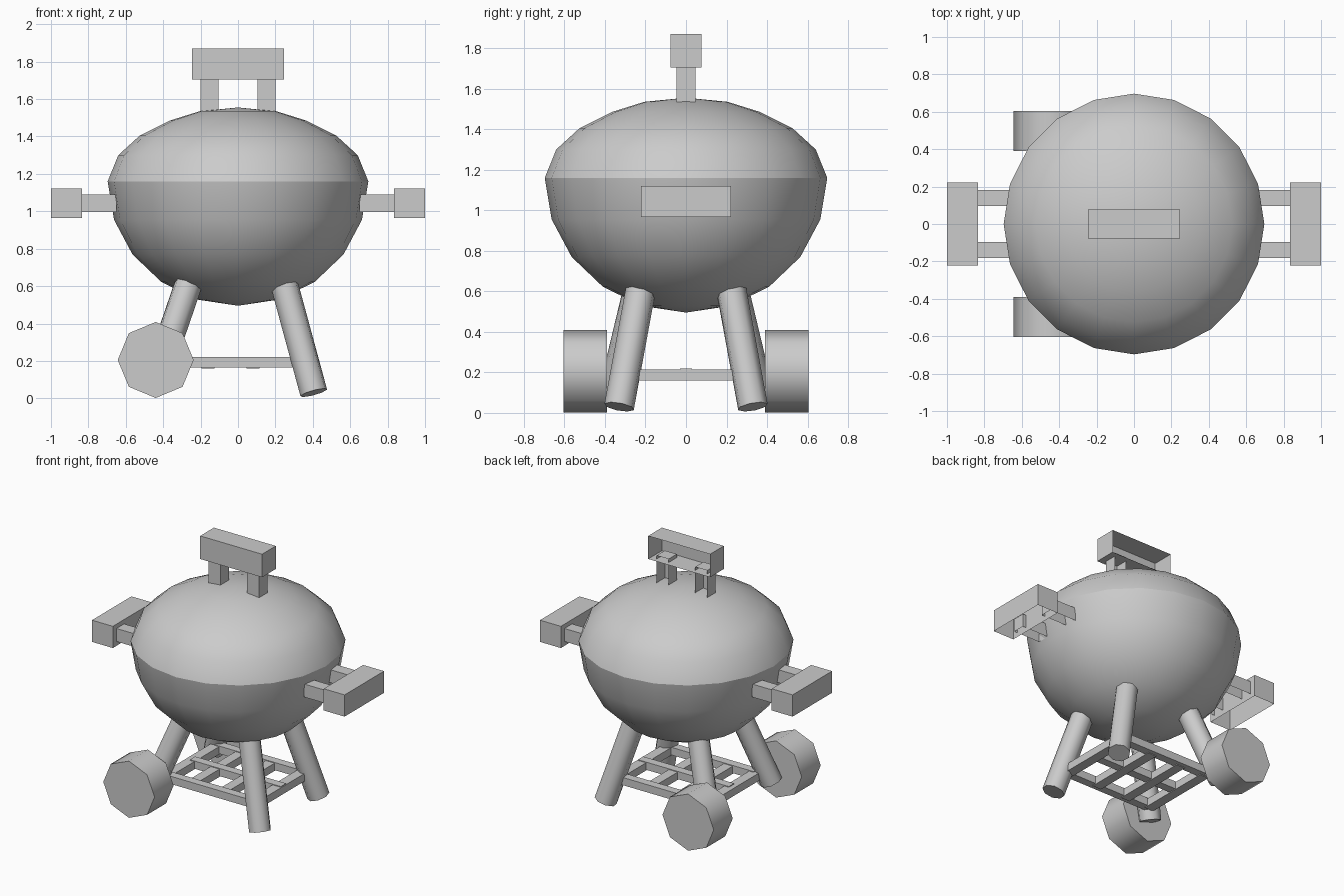
import bpy
import bmesh
from math import radians, pi, cos, sin
from mathutils import Matrix, Vector

if "Cube" in bpy.data.objects:
    bpy.data.objects.remove(bpy.data.objects["Cube"], do_unlink=True)

GREY = (0.6, 0.6, 0.6, 1.0)
metal = bpy.data.materials.new("plain_grey")
metal.use_nodes = True
metal.diffuse_color = GREY
metal.node_tree.nodes["Principled BSDF"].inputs["Base Color"].default_value = GREY


def finish(bm, name, smooth_angle=None):
    """Turn a bmesh into a named, coloured object."""
    mesh = bpy.data.meshes.new(name)
    bm.to_mesh(mesh)
    bm.free()
    mesh.materials.append(metal)
    obj = bpy.data.objects.new(name, mesh)
    bpy.context.collection.objects.link(obj)
    if smooth_angle:
        bpy.ops.object.select_all(action="DESELECT")
        obj.select_set(True)
        bpy.context.view_layer.objects.active = obj
        bpy.ops.object.shade_smooth_by_angle(angle=radians(smooth_angle))
    return obj


def add_box(bm, low, high, open_back=False):
    """Add a box between two corners, optionally without its +y face."""
    low, high = Vector(low), Vector(high)
    matrix = Matrix.Translation((low + high) / 2) @ Matrix.Diagonal((*(high - low), 1))
    verts = bmesh.ops.create_cube(bm, size=1, matrix=matrix)["verts"]
    if open_back:
        faces = {f for v in verts for f in v.link_faces}
        back = max(faces, key=lambda f: f.calc_center_median().y)
        bmesh.ops.delete(bm, geom=[back], context="FACES_ONLY")


def revolve(name, profile, steps=20):
    """Spin a radius/height profile about the vertical axis."""
    bm = bmesh.new()
    verts = [bm.verts.new((r, 0, z)) for r, z in profile]
    edges = [bm.edges.new(pair) for pair in zip(verts, verts[1:])]
    bmesh.ops.spin(bm, geom=verts + edges, cent=(0, 0, 0), axis=(0, 0, 1),
                   angle=2 * pi, steps=steps)
    bmesh.ops.remove_doubles(bm, verts=bm.verts, dist=0.001)
    bmesh.ops.recalc_face_normals(bm, faces=bm.faces)
    return finish(bm, name, 60)


def rod(name, start, end, radius, turn=0.0):
    """Eight-sided cylinder between two points."""
    start, end = Vector(start), Vector(end)
    axis = end - start
    matrix = (Matrix.Translation((start + end) / 2)
              @ axis.to_track_quat("Z", "Y").to_matrix().to_4x4()
              @ Matrix.Rotation(turn, 4, "Z"))
    bm = bmesh.new()
    bmesh.ops.create_cone(bm, cap_ends=True, segments=8, radius1=radius,
                          radius2=radius, depth=axis.length, matrix=matrix)
    return finish(bm, name, 60)


def handle(name, origin, along, back, out, scale=1.0):
    """Grip on two posts, hollow and open on its back side."""
    bm = bmesh.new()
    add_box(bm, (-0.245, -0.08, 0), (0.245, 0.08, 0.165), True)
    for x in (-0.2, 0.105):
        add_box(bm, (x, -0.048, -0.185), (x + 0.095, 0.048, 0.025), True)
    frame = Matrix((along, back, out)).transposed().to_4x4()
    bm.transform(Matrix.Translation(origin) @ frame @ Matrix.Diagonal((scale, 0.97, 1, 1)))
    return finish(bm, name)


# Bowl and lid
RIM = 1.16
revolve("bowl", [(0.697 * cos(k * pi / 10), RIM - 0.665 * sin(k * pi / 10))
                 for k in range(6)])
revolve("lid", [(0.697, RIM), (0.64, 1.30), (0.525, 1.405),
                (0.365, 1.485), (0.205, 1.535), (0, 1.555)])

# Handles
handle("lid_handle", (0, 0, 1.705), (1, 0, 0), (0, 1, 0), (0, 0, 1))
for side, label in ((1, "left"), (-1, "right")):
    handle(label + "_handle", (side * 0.835, 0, 1.043),
           (0, -side, 0), (0, 0, -1), (side, 0, 0), 0.91)

# Legs and wheels
for side, label in ((-1, "front"), (1, "back")):
    rod(label + "_left_leg", (0.25, side * 0.225, 0.6),
        (0.405, side * 0.33, 0.03), 0.075)
    rod(label + "_right_leg", (-0.265, side * 0.235, 0.61),
        (-0.43, side * 0.35, 0.13), 0.075)
    rod(label + "_wheel", (-0.44, side * 0.39, 0.205),
        (-0.44, side * 0.605, 0.205), 0.203)

# Lower rack: outer rails, cross slats and a middle bar
bm = bmesh.new()
for y in (-0.28, 0, 0.28):
    add_box(bm, (-0.36, y - 0.03, 0.165), (0.36, y + 0.03, 0.22))
for x in (-0.36, -0.16, 0.08, 0.33):
    add_box(bm, (x - 0.035, -0.28, 0.16), (x + 0.035, 0.28, 0.215))
finish(bm, "lower_rack")
